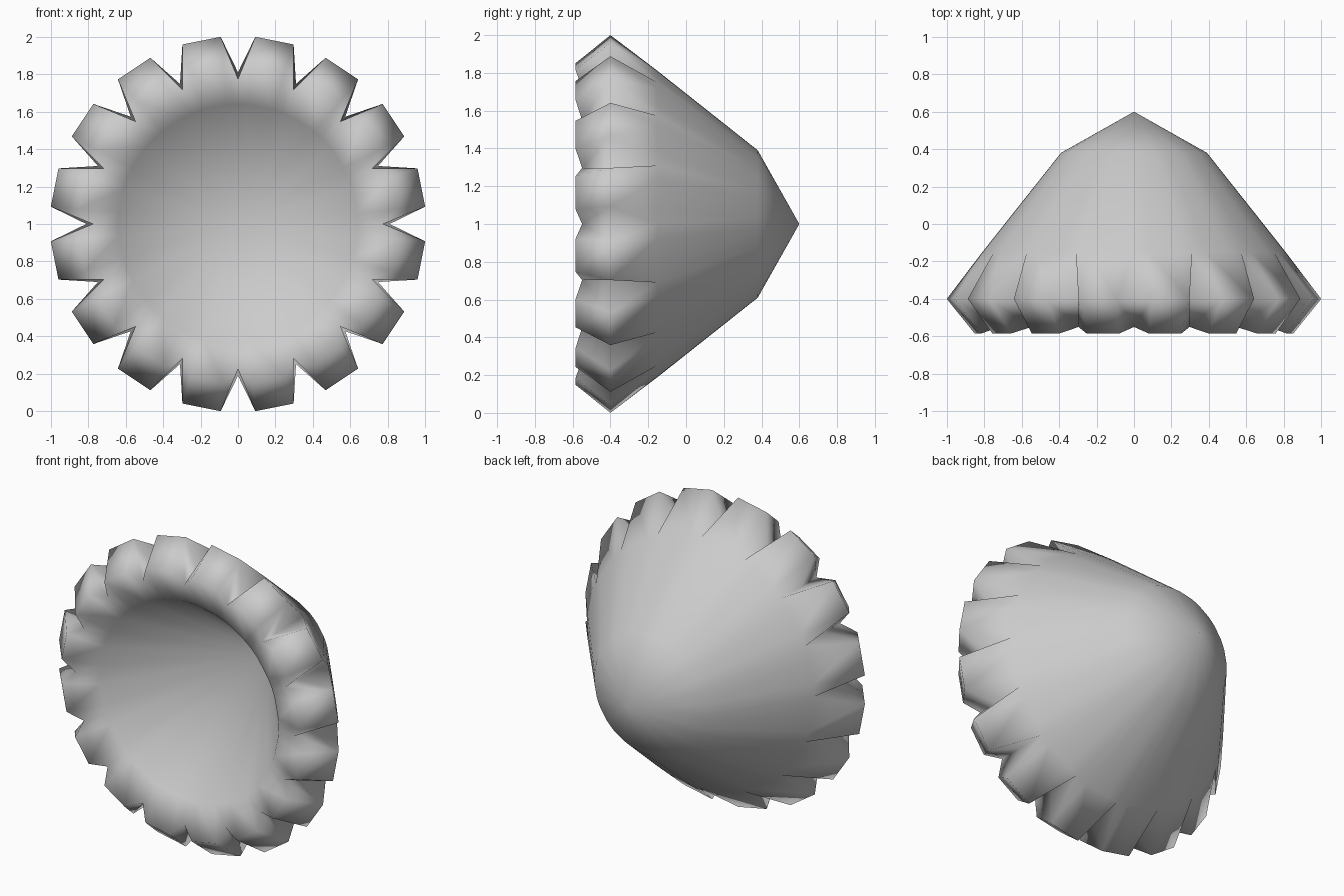
import bpy, bmesh
from math import sin, cos, radians

if "Cube" in bpy.data.objects:
    bpy.data.objects.remove(bpy.data.objects["Cube"])

TEETH = 16
STEP = 360 / TEETH
GAP = 5.3                      # half angle of each notch between teeth

# rings from the outer tip to the inner tip: (notch radius, notch y, tooth radius, tooth y)
RINGS = [
    (0.39, 0.38, 0.39, 0.38),      # outer shoulder
    (0.81, -0.15, 0.81, -0.15),    # where the notches start
    (0.77, -0.40, 1.004, -0.40),   # tooth tips
    (0.775, -0.55, 0.855, -0.585), # front of the lip
    (0.64, -0.50, 0.64, -0.50),    # inner edge of the lip
]

bm = bmesh.new()


def point(r, y, deg):
    a = radians(deg)
    return bm.verts.new((r * sin(a), y, 1 + r * cos(a)))


# three points per tooth: notch, first corner, second corner
rings = []
for nr, ny, tr, ty in RINGS:
    ring = []
    for k in range(TEETH):
        a = k * STEP
        ring += [point(nr, ny, a), point(tr, ty, a + GAP), point(tr, ty, a + STEP - GAP)]
    rings.append(ring)
n = 3 * TEETH

# walls; two bands are split so that each tooth side folds from the notch start
for i in range(len(rings) - 1):
    p, q = rings[i], rings[i + 1]
    for j in range(n):
        k = (j + 1) % n
        if i in (1, 2) and j % 3 != 1:
            if (j % 3 == 0) == (i == 1):
                bm.faces.new((p[j], p[k], q[k]))
                bm.faces.new((p[j], q[k], q[j]))
            else:
                bm.faces.new((p[j], p[k], q[j]))
                bm.faces.new((p[k], q[k], q[j]))
        else:
            bm.faces.new((p[j], p[k], q[k], q[j]))

# outer and inner tips
for ring, y in ((rings[0], 0.6), (rings[-1], 0.3)):
    tip = bm.verts.new((0, y, 1))
    for j in range(n):
        bm.faces.new((tip, ring[j], ring[(j + 1) % n]))

bmesh.ops.recalc_face_normals(bm, faces=bm.faces[:])
for f in bm.faces:
    f.smooth = True

mesh = bpy.data.meshes.new("toothed_cup")
bm.to_mesh(mesh)
bm.free()
bpy.context.collection.objects.link(bpy.data.objects.new("toothed_cup", mesh))
